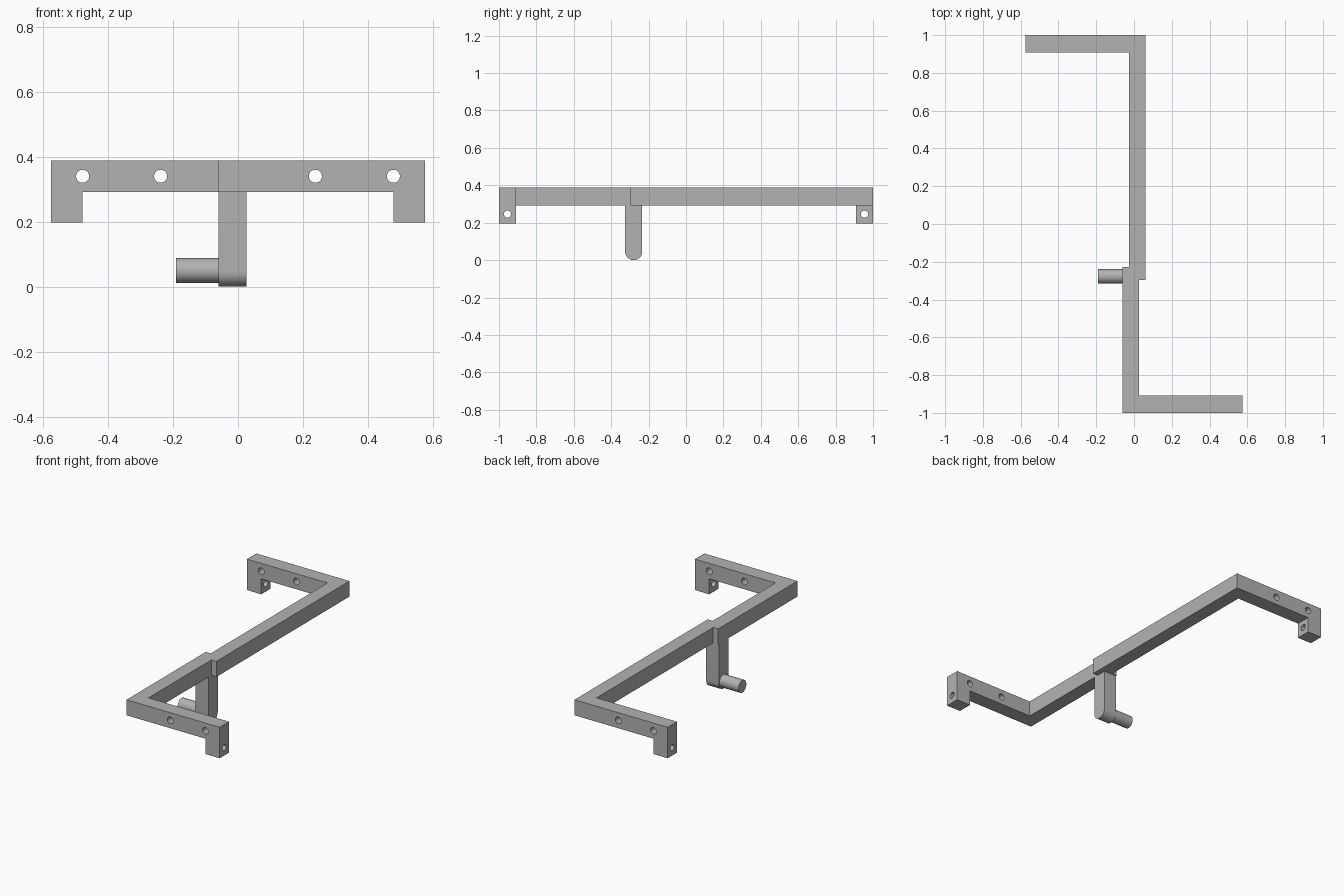
import bpy, bmesh, math
from mathutils import Matrix, Vector

if "Cube" in bpy.data.objects:
    bpy.data.objects.remove(bpy.data.objects["Cube"], do_unlink=True)

metal = bpy.data.materials.new("plain grey metal")
metal.use_nodes = True
grey = (0.45, 0.45, 0.45, 1)
metal.diffuse_color = grey
metal.node_tree.nodes["Principled BSDF"].inputs["Base Color"].default_value = grey

BOTTOM, TOP = 0.292, 0.388      # height range of the bars
REACH, INNER, OUTER = 0.575, 0.909, 1.0
HOOK = 0.478                    # inner face of each hook
SIDE, STEP = 0.06, 0.026        # the two spine halves are offset sideways
POST_Y, POST_R = -0.28, 0.046


def make_object(name, bm):
    bmesh.ops.recalc_face_normals(bm, faces=bm.faces)
    mesh = bpy.data.meshes.new(name)
    bm.to_mesh(mesh)
    bm.free()
    mesh.materials.append(metal)
    obj = bpy.data.objects.new(name, mesh)
    bpy.context.collection.objects.link(obj)
    return obj


def prism(name, points, direction):
    """Extrude a closed flat outline."""
    bm = bmesh.new()
    face = bm.faces.new([bm.verts.new(p) for p in points])
    moved = bmesh.ops.extrude_face_region(bm, geom=[face], use_keep_orig=True)["geom"]
    verts = [v for v in moved if isinstance(v, bmesh.types.BMVert)]
    bmesh.ops.translate(bm, verts=verts, vec=direction)
    return make_object(name, bm)


def rod(name, centre, radius, length, axis):
    bm = bmesh.new()
    turn = Matrix.Rotation(math.pi / 2, 4, "Y" if axis == "X" else "X")
    bmesh.ops.create_cone(bm, cap_ends=True, segments=48, radius1=radius, radius2=radius,
                          depth=length, matrix=Matrix.Translation(centre) @ turn)
    return make_object(name, bm)


def drill(obj, cutter):
    cutter.hide_render = True
    mod = obj.modifiers.new("hole", "BOOLEAN")
    mod.operation, mod.solver, mod.object = "DIFFERENCE", "EXACT", cutter
    bpy.context.view_layer.objects.active = obj
    bpy.ops.object.modifier_apply(modifier=mod.name)
    bpy.data.objects.remove(cutter, do_unlink=True)


def smooth(obj):
    bpy.ops.object.select_all(action="DESELECT")
    obj.select_set(True)
    bpy.context.view_layer.objects.active = obj
    bpy.ops.object.shade_smooth_by_angle(angle=math.radians(30))


# Hooked arms, the rear one turned half way round
hook_foot = 0.197
outline = [(-SIDE, BOTTOM), (HOOK, BOTTOM), (HOOK, hook_foot),
           (REACH, hook_foot), (REACH, TOP), (-SIDE, TOP)]
middle = (INNER + OUTER) / 2
for name, s in (("front_arm", 1), ("rear_arm", -1)):
    arm = prism(name, [(s * x, -s * OUTER, z) for x, z in outline],
                Vector((0, s * (OUTER - INNER), 0)))
    for x in (0.238, 0.478):
        drill(arm, rod("hole_cutter", (s * x, -s * middle, 0.34), 0.02, 0.3, "Y"))
    drill(arm, rod("hole_cutter", (s * 0.527, -s * middle, 0.246), 0.019, 0.3, "X"))
    smooth(arm)

# Spine joining the arms, stepped where its halves overlap
spine = [(-SIDE, -INNER), (STEP, -INNER), (STEP, -0.297), (SIDE, -0.297),
         (SIDE, INNER), (-STEP, INNER), (-STEP, -0.228), (-SIDE, -0.228)]
prism("spine", [(x, y, BOTTOM) for x, y in spine], Vector((0, 0, TOP - BOTTOM)))

# Hanging post with a rounded foot
foot = [(-SIDE, POST_Y + POST_R * math.cos(a), POST_R + POST_R * math.sin(a))
        for a in (math.pi * (1 + i / 24) for i in range(25))]
post = prism("post", foot + [(-SIDE, POST_Y + POST_R, BOTTOM), (-SIDE, POST_Y - POST_R, BOTTOM)],
             Vector((SIDE + STEP, 0, 0)))
smooth(post)

# Round peg at the foot of the post
peg_end = -0.191
peg = rod("peg", ((peg_end - SIDE) / 2, POST_Y + 0.003, 0.05), 0.038, -SIDE - peg_end, "X")
smooth(peg)
